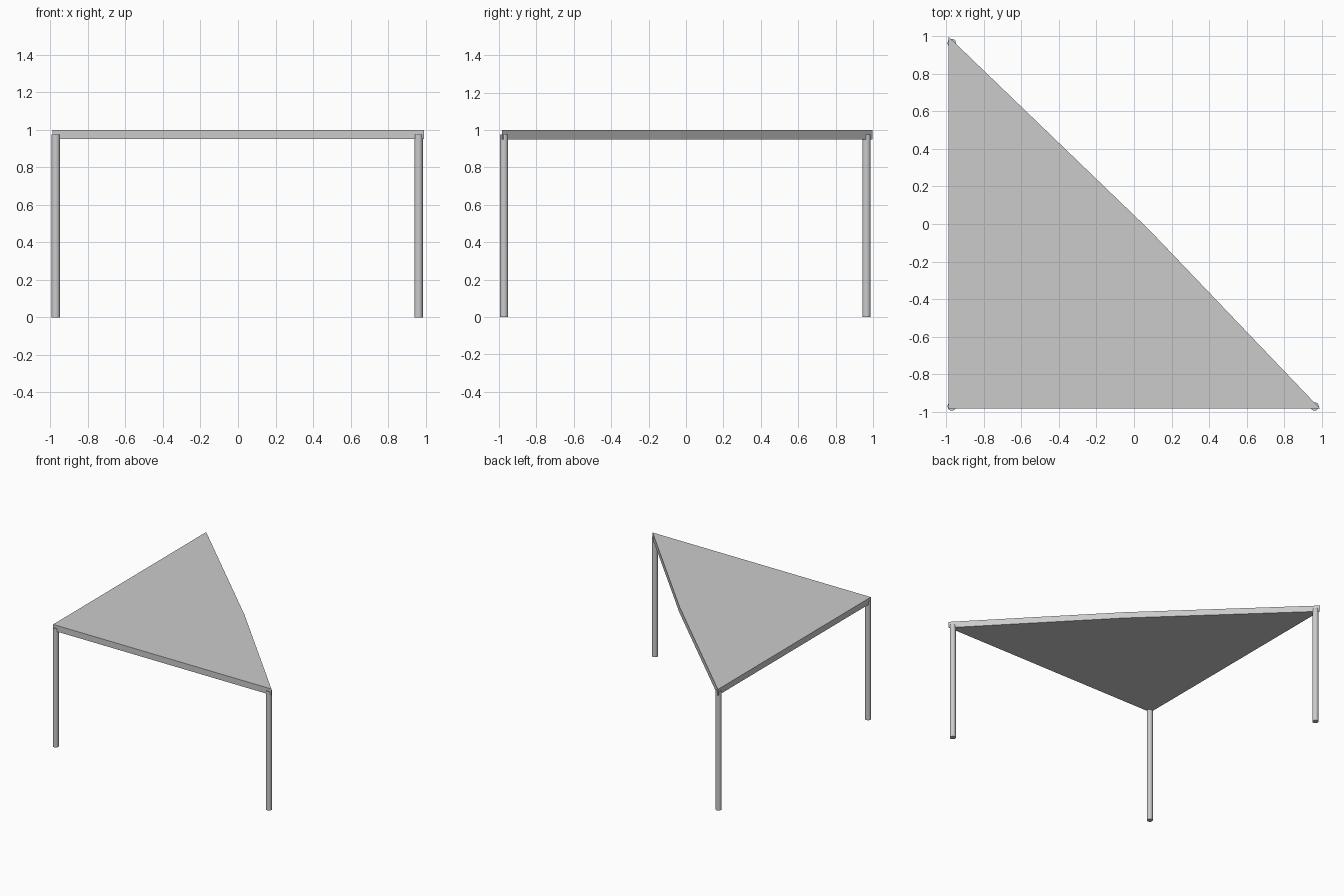
import bpy, bmesh

if "Cube" in bpy.data.objects:
    bpy.data.objects.remove(bpy.data.objects["Cube"])

# Tabletop: triangular slab with a slight bend in its long edge
outline = [(-0.988, -0.985), (0.993, -0.985), (0.08, -0.03), (-0.988, 0.998)]
mesh = bpy.data.meshes.new("tabletop")
bm = bmesh.new()
face = bm.faces.new([bm.verts.new((x, y, 0.95)) for x, y in outline])
ext = bmesh.ops.extrude_face_region(bm, geom=[face])
top_verts = [g for g in ext["geom"] if isinstance(g, bmesh.types.BMVert)]
bmesh.ops.translate(bm, verts=top_verts, vec=(0, 0, 0.05))
# keep the underside closed
if not face.is_valid:
    bm.verts.ensure_lookup_table()
    bm.faces.new(bm.verts[:4])
bmesh.ops.recalc_face_normals(bm, faces=bm.faces)
bm.to_mesh(mesh)
bm.free()
bpy.context.collection.objects.link(bpy.data.objects.new("tabletop", mesh))


# Legs: slim round posts sunk halfway into the slab at each corner
def leg(name, x, y, radius=0.0225, height=0.975):
    bpy.ops.mesh.primitive_cylinder_add(vertices=32, radius=radius, depth=height,
                                        location=(x, y, height / 2))
    bpy.context.object.name = name
    bpy.ops.object.shade_smooth_by_angle()


leg("front_left_leg", -0.972, -0.973)
leg("front_right_leg", 0.963, -0.973)
leg("back_left_leg", -0.972, 0.965)
